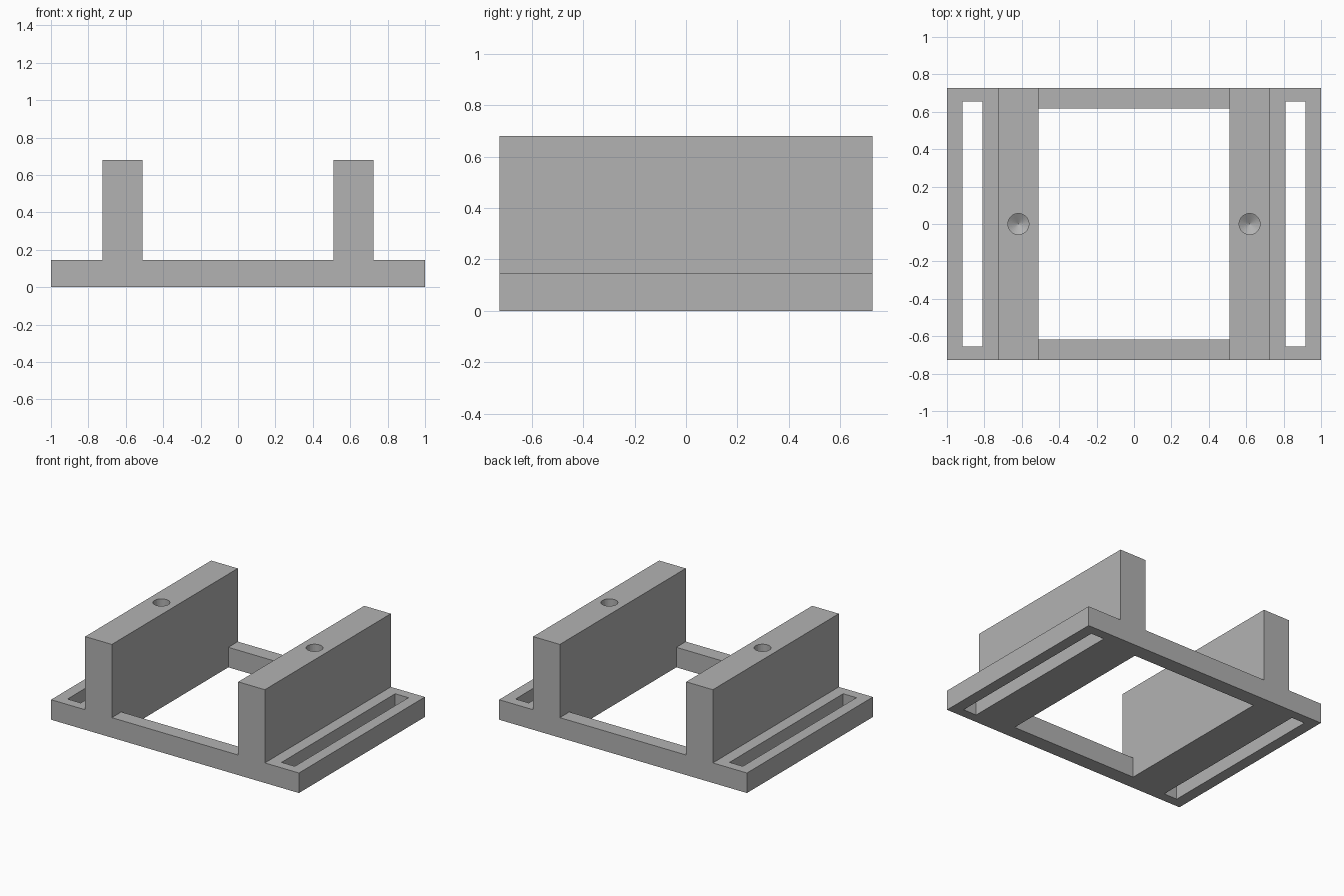
import bpy, bmesh, math
from mathutils import Matrix, Vector

cube = bpy.data.objects.get("Cube")
if cube:
    bpy.data.objects.remove(cube, do_unlink=True)

HALF_X, HALF_Y = 1.0, 0.726        # footprint
BASE_Z, TOP_Z = 0.146, 0.68        # plate and wall heights
WALL_IN, WALL_OUT = 0.51, 0.725    # wall faces
HOLE_X, HOLE_R, HOLE_DEPTH = 0.618, 0.056, 0.3

grey = bpy.data.materials.new("light grey")
grey.use_nodes = True
colour = (0.448, 0.448, 0.448, 1)
grey.diffuse_color = colour
grey.node_tree.nodes["Principled BSDF"].inputs["Base Color"].default_value = colour


def make_object(name, bm):
    bmesh.ops.recalc_face_normals(bm, faces=bm.faces[:])
    mesh = bpy.data.meshes.new(name)
    bm.to_mesh(mesh)
    bm.free()
    mesh.materials.append(grey)
    obj = bpy.data.objects.new(name, mesh)
    bpy.context.collection.objects.link(obj)
    return obj


def box_cutter(name, x0, x1, half_y):
    """Upright box passing right through the base plate."""
    bm = bmesh.new()
    bmesh.ops.create_cube(bm, size=1)
    for v in bm.verts:
        v.co = Vector((x0 if v.co.x < 0 else x1,
                       math.copysign(half_y, v.co.y),
                       -0.1 if v.co.z < 0 else BASE_Z + 0.1))
    return make_object(name, bm)


def drill_cutter(name, x):
    """Round drill with a conical tip, entering from the wall top."""
    bm = bmesh.new()
    tip = HOLE_R * 0.6
    bottom = TOP_Z - HOLE_DEPTH
    profile = [(0, bottom - tip), (HOLE_R, bottom), (HOLE_R, TOP_Z + 0.1), (0, TOP_Z + 0.1)]
    verts = [bm.verts.new((r, 0, z)) for r, z in profile]
    edges = [bm.edges.new(pair) for pair in zip(verts, verts[1:])]
    bmesh.ops.spin(bm, geom=verts + edges, axis=(0, 0, 1), cent=(0, 0, 0),
                   angle=math.tau, steps=32, use_duplicate=False)
    bmesh.ops.remove_doubles(bm, verts=bm.verts[:], dist=0.0005)
    bmesh.ops.transform(bm, matrix=Matrix.Translation((x, 0, 0)), verts=bm.verts[:])
    return make_object(name, bm)


# Bracket body: plate with two upright walls, extruded from its front profile
right_half = [(HALF_X, 0), (HALF_X, BASE_Z), (WALL_OUT, BASE_Z),
              (WALL_OUT, TOP_Z), (WALL_IN, TOP_Z), (WALL_IN, BASE_Z)]
outline = right_half + [(-x, z) for x, z in reversed(right_half)]
bm = bmesh.new()
face = bm.faces.new([bm.verts.new((x, -HALF_Y, z)) for x, z in outline])
extruded = bmesh.ops.extrude_face_region(bm, geom=[face])["geom"]
bmesh.ops.translate(bm, vec=(0, 2 * HALF_Y, 0),
                    verts=[g for g in extruded if isinstance(g, bmesh.types.BMVert)])
if face.is_valid and len([f for f in bm.faces if len(f.verts) == len(outline)]) < 2:
    bm.faces.new([v for v in bm.verts if v.co.y < 0])
bracket = make_object("bracket", bm)

# Central opening, strap slots and screw holes
cutters = [box_cutter("opening_cutter", -WALL_IN, WALL_IN, 0.617)]
for side, s in (("left", 1), ("right", -1)):
    x0, x1 = sorted((s * 0.81, s * 0.917))
    cutters.append(box_cutter(side + "_slot_cutter", x0, x1, 0.655))
    cutters.append(drill_cutter(side + "_hole_cutter", s * HOLE_X))

bpy.context.view_layer.objects.active = bracket
for cutter in cutters:
    mod = bracket.modifiers.new(cutter.name, "BOOLEAN")
    mod.operation, mod.solver, mod.object = "DIFFERENCE", "EXACT", cutter
    cutter.hide_render = True
    bpy.ops.object.modifier_apply(modifier=mod.name)
    bpy.data.objects.remove(cutter, do_unlink=True)
